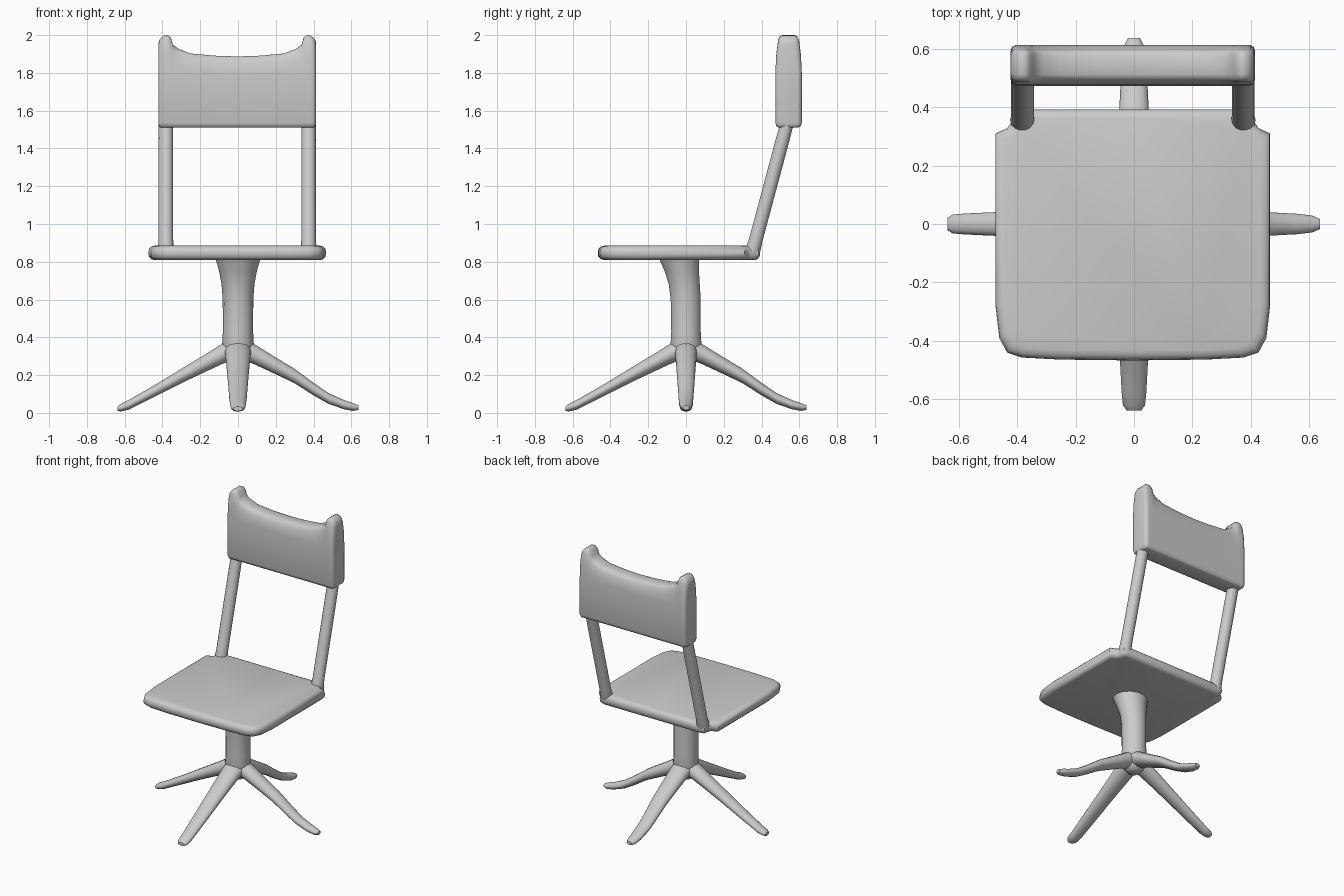
import bpy, bmesh, math
from mathutils import Vector

cube = bpy.data.objects.get("Cube")
if cube:
    bpy.data.objects.remove(cube, do_unlink=True)


def loft(name, rings, angle=50):
    """Skin a list of equal-length point rings and cap both ends."""
    bm = bmesh.new()
    loops = [[bm.verts.new(p) for p in ring] for ring in rings]
    n = len(loops[0])
    for a, b in zip(loops, loops[1:]):
        for i in range(n):
            j = (i + 1) % n
            bm.faces.new((a[i], a[j], b[j], b[i]))
    bm.faces.new(loops[0][::-1])
    bm.faces.new(loops[-1])
    bmesh.ops.recalc_face_normals(bm, faces=bm.faces)
    mesh = bpy.data.meshes.new(name)
    bm.to_mesh(mesh)
    bm.free()
    mesh.shade_smooth()
    mesh.set_sharp_from_angle(angle=math.radians(angle))
    obj = bpy.data.objects.new(name, mesh)
    bpy.context.collection.objects.link(obj)
    return obj


def ellipse(center, u, v, n=14):
    """Ring of points around center with half axes u and v."""
    c, u, v = Vector(center), Vector(u), Vector(v)
    return [c + u * math.cos(t) + v * math.sin(t)
            for t in (2 * math.pi * i / n for i in range(n))]


# Seat: half outline mirrored, stacked with rounded rim
half = [(0, -0.467), (0.25, -0.464), (0.38, -0.457), (0.43, -0.44),
        (0.457, -0.39), (0.47, -0.28), (0.47, 0.31), (0.43, 0.328),
        (0.418, 0.345), (0.412, 0.385), (0.38, 0.392), (0, 0.392)]
outline = half + [(-x, y) for x, y in half[-2:0:-1]]
rim = [(0.81, 0.03), (0.814, 0.015), (0.828, 0.002), (0.85, 0),
       (0.868, 0.003), (0.88, 0.014), (0.885, 0.03)]
loft("seat", [[(x * (1 - inset / 0.47) - 0.004, y * (1 - inset / 0.43), z)
               for x, y in outline] for z, inset in rim])

# Pedestal column: (height, half width, front y, back y)
column = [(0.255, 0.04, -0.04, 0.04), (0.29, 0.072, -0.072, 0.072),
          (0.36, 0.084, -0.084, 0.084), (0.43, 0.08, -0.08, 0.08),
          (0.6, 0.081, -0.083, 0.08), (0.68, 0.087, -0.093, 0.075),
          (0.75, 0.1, -0.115, 0.071), (0.82, 0.12, -0.147, 0.07)]
loft("pedestal_column", [ellipse((0, (f + b) / 2, z), (w, 0, 0), (0, (b - f) / 2, 0))
                         for z, w, f, b in column])

# Four splayed feet: (reach, height, half width, half thickness)
straight = [(0, 0.345, 0.07, 0.055), (0.08, 0.314, 0.068, 0.055),
            (0.18, 0.26, 0.062, 0.047), (0.3, 0.195, 0.056, 0.039),
            (0.45, 0.112, 0.049, 0.031), (0.58, 0.042, 0.042, 0.026),
            (0.62, 0.028, 0.038, 0.021), (0.638, 0.022, 0.025, 0.012)]
bent = straight[:4] + [(0.4, 0.126, 0.05, 0.034), (0.48, 0.076, 0.046, 0.029),
                       (0.56, 0.044, 0.041, 0.025), (0.61, 0.031, 0.034, 0.021),
                       (0.637, 0.028, 0.02, 0.012)]
legs = [("front_leg", (0, -1), straight, 1.0), ("back_leg", (0, 1), bent, 1.0),
        ("right_leg", (-1, 0), straight, 0.85), ("left_leg", (1, 0), bent, 0.85)]
for name, (dx, dy), path, slim in legs:
    loft(name, [ellipse((dx * r, dy * r, z), (-dy * w * slim, dx * w * slim, 0), (0, 0, t))
                for r, z, w, t in path])

# Slanted back posts with rounded lower ends
lean = Vector((0, 0.185, 0.69)).normalized()
across = Vector((0, lean.z, -lean.y))
for side, name in ((-1, "right_back_post"), (1, "left_back_post")):
    base = Vector((side * 0.378 - 0.004, 0.351, 0.847))
    stations = [(-0.034, 0.022), (-0.02, 0.036), (0.02, 0.04), (0.07, 0.037),
                (0.6, 0.037), (0.73, 0.036)]
    loft(name, [ellipse(base + lean * s, (0.039 * r / 0.037, 0, 0), across * r)
                for s, r in stations])

# Backrest: side sections swept across, rising into a horn at each end
stations = [(0.418, 1.95, 0.02), (0.414, 1.972, 0.007), (0.402, 1.987, 0),
            (0.388, 1.998, 0), (0.37, 2.0, 0), (0.352, 1.988, 0),
            (0.341, 1.95, 0), (0.31, 1.927, 0), (0.25, 1.903, 0),
            (0.12, 1.891, 0)]
sweep = ([(-x, t, e) for x, t, e in stations] + [(0, 1.887, 0)] + stations[::-1])


def back_section(x, top, inset):
    shoulder = min(1.8, top - 0.09)
    side = [(0.052, 1.51 + inset), (0.064, 1.516 + inset), (0.07, 1.535),
            (0.07, shoulder), (0.065, shoulder + (top - shoulder) * 0.5),
            (0.055, top - 0.025), (0.046, top - 0.007), (0.032, top)]
    side = [(d - inset, z) for d, z in side]
    return ([(x - 0.004, 0.543 + d, z) for d, z in side]
            + [(x - 0.004, 0.543 - d, z) for d, z in side[::-1]])


loft("backrest", [back_section(*s) for s in sweep], angle=60)
